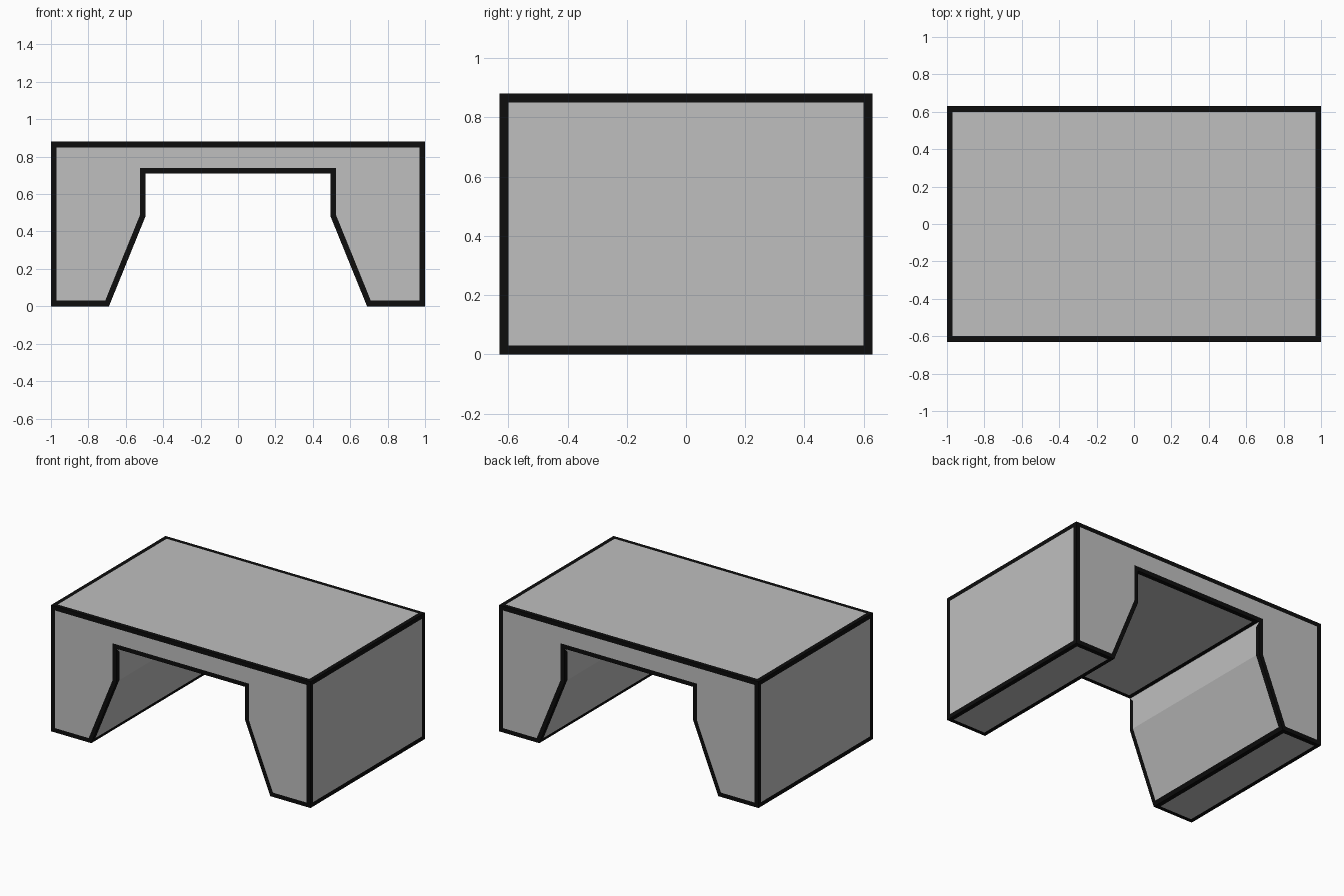
import bpy, bmesh

cube = bpy.data.objects.get("Cube")
if cube:
    bpy.data.objects.remove(cube, do_unlink=True)


def material(name, level):
    mat = bpy.data.materials.new(name)
    colour = (level, level, level, 1)
    mat.diffuse_color = colour
    mat.use_nodes = True
    mat.node_tree.nodes["Principled BSDF"].inputs["Base Color"].default_value = colour
    return mat


HALF_DEPTH, HEIGHT, BORDER = 0.63, 0.88, 0.03
CEILING = 0.71

# Half of the arch outline, mirrored to the other side
half = [(1, HEIGHT), (1, 0), (0.69, 0), (0.495, 0.48), (0.495, CEILING)]
outline = half + [(-x, z) for x, z in reversed(half)]

# Extrude the outline from front to back
bm = bmesh.new()
front = bm.faces.new([bm.verts.new((x, -HALF_DEPTH, z)) for x, z in outline])
back = bmesh.ops.extrude_face_region(bm, geom=[front], use_keep_orig=True)["geom"]
bmesh.ops.translate(bm, vec=(0, 2 * HALF_DEPTH, 0),
                    verts=[g for g in back if isinstance(g, bmesh.types.BMVert)])
bmesh.ops.recalc_face_normals(bm, faces=bm.faces[:])
bm.normal_update()

# Each inner wall is one folded panel; every other face is its own panel
walls = [f for f in bm.faces
         if abs(f.normal.x) > 0.5 and abs(f.calc_center_median().x) < 0.9]
flats = [f for f in bm.faces if f not in walls]

# Dark borders inset along the panel edges
rims = bmesh.ops.inset_individual(bm, faces=flats, thickness=BORDER,
                                  use_even_offset=True)["faces"]
rims += bmesh.ops.inset_region(bm, faces=walls, thickness=BORDER,
                               use_boundary=True, use_even_offset=True)["faces"]
bm.normal_update()
for face in rims:
    centre = face.calc_center_median()
    wall_top = (abs(face.normal.x) > 0.5 and abs(centre.x) < 0.6
                and centre.z > CEILING - BORDER)
    face.material_index = 0 if wall_top else 1

mesh = bpy.data.meshes.new("arched_block")
bm.to_mesh(mesh)
bm.free()
mesh.materials.append(material("grey", 0.52))
mesh.materials.append(material("black", 0.004))
block = bpy.data.objects.new("arched_block", mesh)
bpy.context.collection.objects.link(block)
